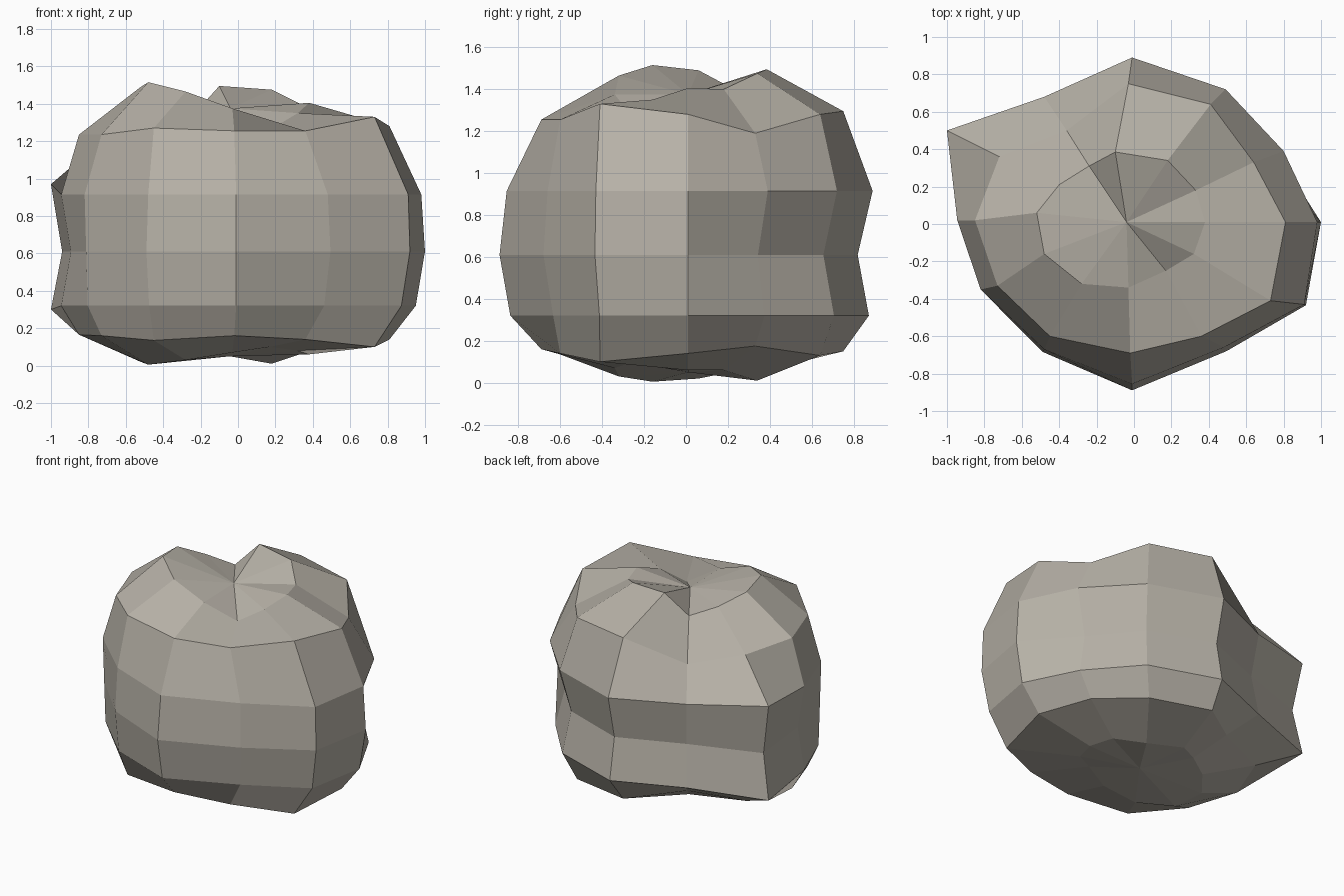
import bpy, bmesh

# Cross-sections: 12 points each, counter-clockwise from +x.
cap = [(.38, .01, 1.405), (.33, .18, 1.40), (.18, .34, 1.475), (-.10, .385, 1.495),
       (-.24, .31, 1.34), (-.40, .21, 1.41), (-.52, .06, 1.49), (-.48, -.16, 1.515),
       (-.28, -.32, 1.465), (-.03, -.34, 1.375), (.17, -.25, 1.26), (.32, -.16, 1.35)]
shoulder = [(.81, .01, 1.28), (.64, .33, 1.19), (.41, .64, 1.28), (-.03, .75, 1.295),
            (-.36, .50, 1.10), (-.72, .36, 1.21), (-.85, .02, 1.235), (-.73, -.33, 1.235),
            (-.45, -.60, 1.27), (-.02, -.69, 1.255), (.36, -.60, 1.255), (.73, -.41, 1.33)]
side = [(.98, .01), (.80, .39), (.49, .72), (-.01, .89), (-.48, .68), (-1, .50),
        (-.945, .02), (-.82, -.35), (-.48, -.67), (-.01, -.855), (.48, -.66), (.91, -.43)]
waist = [1.02, .88, .91, .92, .94, .94, .945, .99, 1.02, 1.04, 1.03, 1.01]
skirt = [.97, .96, .98, .98, 1, 1, 1, .98, .99, .98, .96, .96]
foot_z = [.14, .175, .13, .15, .20, .17, .165, .16, .135, .16, .14, .10]
base_z = [.06, .06, .01, .06, .07, .05, .02, .005, .03, .07, .10, .08]

# Rings from top to bottom; the lower half echoes the upper half
upper = [(x, y, .97 if i == 5 else .915) for i, (x, y) in enumerate(side)]
middle = [(x * f, y * f, .61) for (x, y), f in zip(side, waist)]
lower = [(x * f, y * f, .30 if i == 5 else .32)
         for i, ((x, y), f) in enumerate(zip(side, skirt))]
foot = [(x, y, z) for (x, y, _), z in zip(shoulder, foot_z)]
base = [(x, y, z) for (x, y, _), z in zip(cap, base_z)]
rings = [cap, shoulder, upper, middle, lower, foot, base]

# Loft the boulder and close both ends with fans
bm = bmesh.new()
loops = [[bm.verts.new(p) for p in ring] for ring in rings]
top = bm.verts.new((-.04, .01, 1.375))
bottom = bm.verts.new((-.04, .01, .05))
for i in range(12):
    j = (i + 1) % 12
    bm.faces.new((top, loops[0][i], loops[0][j]))
    bm.faces.new((bottom, loops[-1][j], loops[-1][i]))
    for a, b in zip(loops, loops[1:]):
        bm.faces.new((a[i], b[i], b[j], a[j]))
bmesh.ops.recalc_face_normals(bm, faces=bm.faces)

mesh = bpy.data.meshes.new("boulder")
bm.to_mesh(mesh)
bm.free()

# Warm grey stone
stone = bpy.data.materials.new("stone")
stone.diffuse_color = (.47, .44, .385, 1)
mesh.materials.append(stone)
bpy.context.collection.objects.link(bpy.data.objects.new("boulder", mesh))
